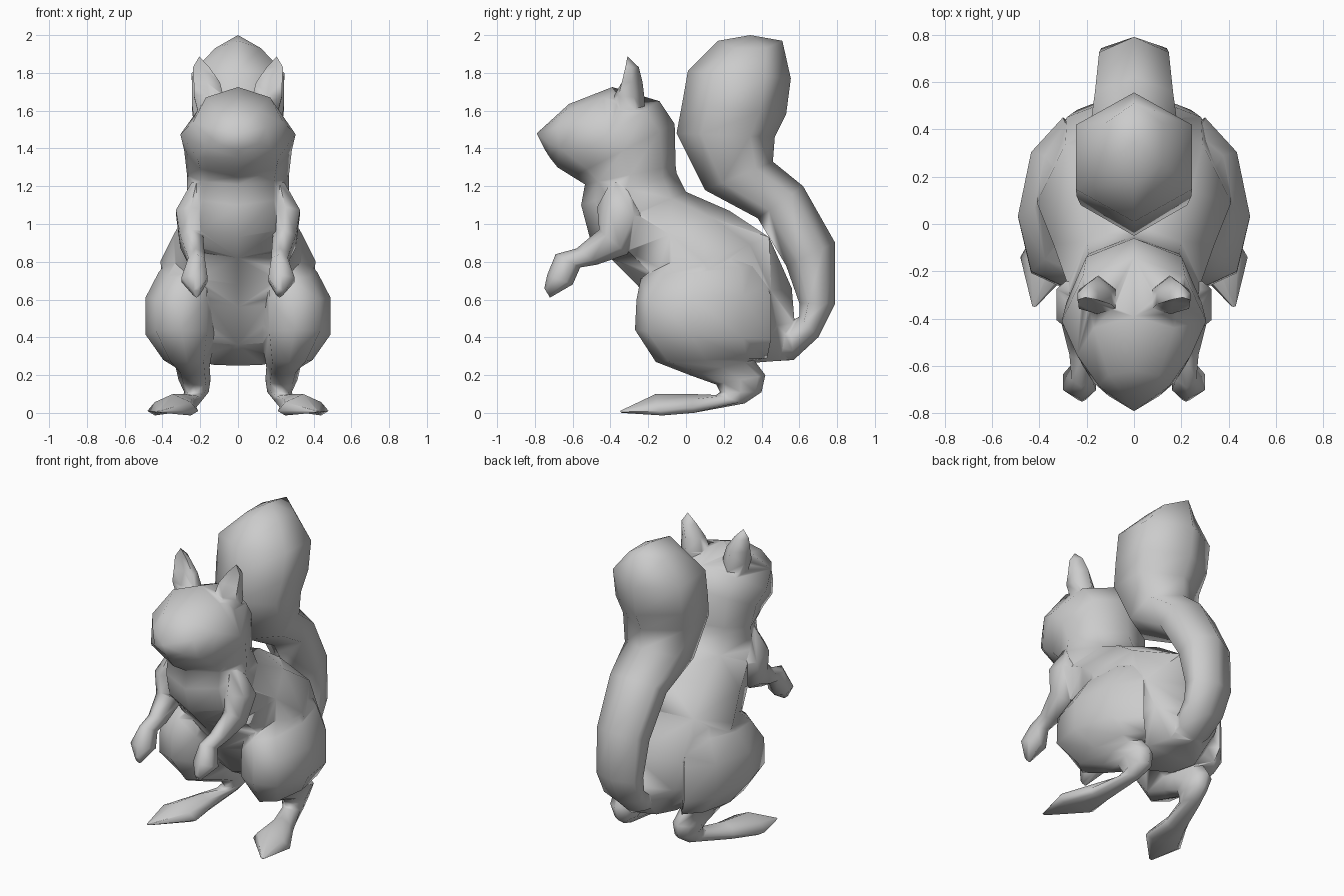
import bpy, bmesh, math
from mathutils import Vector

fur = bpy.data.materials.new("plain_grey_fur")
fur.diffuse_color = (0.6, 0.6, 0.6, 1)


def loft(name, rings, sides, mirrored=False):
    """Skin a row of oval rings: (centre x, front y, z, back y, z, half width).
    Two optional values shift the ring's sides in y and z."""
    bm = bmesh.new()
    loops = []
    for x, ay, az, by, bz, w, *shift in rings:
        a, b = Vector((x, ay, az)), Vector((x, by, bz))
        dy, dz = shift or (0, 0)
        loop = []
        for i in range(sides):
            t = 2 * math.pi * i / sides
            s = math.sin(t)
            p = a.lerp(b, (1 - math.cos(t)) / 2)
            p += Vector((w * s, dy * abs(s), dz * abs(s)))
            loop.append(bm.verts.new(p))
        loops.append(loop)
    for lo, hi in zip(loops, loops[1:]):
        for i in range(sides):
            j = (i + 1) % sides
            bm.faces.new((lo[i], lo[j], hi[j], hi[i]))
    bm.faces.new(loops[0])
    bm.faces.new(loops[-1])
    bmesh.ops.remove_doubles(bm, verts=bm.verts, dist=0.0005)
    bmesh.ops.recalc_face_normals(bm, faces=bm.faces)
    mesh = bpy.data.meshes.new(name)
    bm.to_mesh(mesh)
    bm.free()
    mesh.materials.append(fur)
    ob = bpy.data.objects.new(name, mesh)
    bpy.context.collection.objects.link(ob)
    bpy.ops.object.select_all(action='DESELECT')
    ob.select_set(True)
    bpy.context.view_layer.objects.active = ob
    bpy.ops.object.shade_smooth_by_angle(angle=math.radians(80))
    if mirrored:
        ob.modifiers.new("Mirror", 'MIRROR')
    return ob


# Rump, belly, neck and head in one skin, ending at the nose
body = loft("body_and_head", [
    (0, 0.15, 0.25, 0.55, 0.28, 0.18),
    (0, -0.06, 0.36, 0.575, 0.48, 0.34),
    (0, -0.18, 0.56, 0.56, 0.66, 0.40),
    (0, -0.26, 0.68, 0.44, 0.93, 0.41),
    (0, -0.40, 0.82, 0.23, 1.07, 0.34),
    (0, -0.51, 0.93, 0.00, 1.17, 0.28),
    (0, -0.555, 1.10, -0.05, 1.27, 0.27),
    (0, -0.535, 1.21, -0.055, 1.31, 0.27),
    (0, -0.60, 1.25, -0.06, 1.53, 0.285),
    (0, -0.68, 1.30, -0.14, 1.65, 0.305),
    (0, -0.72, 1.35, -0.39, 1.725, 0.24),
    (0, -0.745, 1.39, -0.62, 1.635, 0.15),
    (0, -0.79, 1.48, -0.79, 1.48, 0),
], 8)

# Bushy tail curling up behind the back
tail = loft("tail", [
    (0, 0.44, 0.40, 0.40, 0.27, 0.11),
    (0, 0.55, 0.48, 0.57, 0.28, 0.13),
    (0, 0.60, 0.51, 0.70, 0.40, 0.15),
    (0, 0.60, 0.58, 0.79, 0.58, 0.16),
    (0, 0.53, 0.78, 0.79, 0.90, 0.17),
    (0, 0.38, 1.03, 0.62, 1.20, 0.19),
    (0, 0.10, 1.18, 0.46, 1.33, 0.22),
    (0, -0.05, 1.48, 0.47, 1.46, 0.26),
    (0, -0.02, 1.64, 0.53, 1.58, 0.28),
    (0, 0.01, 1.81, 0.555, 1.77, 0.283),
    (0, 0.17, 1.97, 0.51, 1.97, 0.14, 0, -0.045),
    (0, 0.34, 2.00, 0.34, 2.00, 0),
], 6)

# Thigh, shank, heel and long flat foot
leg = loft("hind_leg", [
    (0.25, 0.00, 0.90, 0.20, 0.90, 0.04),
    (0.27, -0.24, 0.71, 0.38, 0.78, 0.15),
    (0.30, -0.262, 0.60, 0.45, 0.62, 0.19, -0.06, 0),
    (0.30, -0.27, 0.44, 0.45, 0.39, 0.19, -0.06, 0),
    (0.27, -0.16, 0.27, 0.43, 0.29, 0.125, -0.03, 0),
    (0.24, 0.02, 0.20, 0.36, 0.28, 0.09),
    (0.23, 0.16, 0.15, 0.42, 0.20, 0.085),
    (0.22, 0.18, 0.11, 0.40, 0.11, 0.065),
    (0.24, 0.16, 0.095, 0.31, 0.05, 0.055),
    (0.30, 0.03, 0.10, 0.04, 0.00, 0.08, 0, -0.02),
    (0.345, -0.16, 0.10, -0.12, 0.00, 0.135, 0, -0.04),
    (0.42, -0.35, 0.01, -0.34, 0.00, 0.01),
], 8, True)

# Forearm reaching forward with a drooping paw
arm = loft("arm", [
    (0.22, -0.40, 1.22, -0.29, 1.22, 0.03),
    (0.25, -0.47, 1.09, -0.21, 1.03, 0.09),
    (0.245, -0.46, 0.97, -0.31, 0.84, 0.07),
    (0.225, -0.58, 0.87, -0.47, 0.785, 0.055),
    (0.22, -0.69, 0.84, -0.56, 0.77, 0.05),
    (0.23, -0.735, 0.73, -0.60, 0.68, 0.08),
    (0.22, -0.75, 0.66, -0.72, 0.61, 0.02),
], 6, True)

# Pointed ears, cupped towards the front
ear = loft("ear", [
    (0.14, -0.38, 1.55, -0.22, 1.55, 0.07),
    (0.155, -0.38, 1.68, -0.22, 1.67, 0.09, -0.02, 0),
    (0.165, -0.33, 1.75, -0.23, 1.75, 0.08, -0.04, 0),
    (0.195, -0.31, 1.83, -0.25, 1.83, 0.05, -0.03, 0),
    (0.205, -0.31, 1.887, -0.31, 1.887, 0),
], 6, True)

# Fuse the limbs, ears and tail into one continuous skin
for part in (leg, arm, ear, tail):
    union = body.modifiers.new("fuse_" + part.name, 'BOOLEAN')
    union.operation = 'UNION'
    union.solver = 'EXACT'
    union.use_self = True
    union.object = part
    part.hide_render = True
